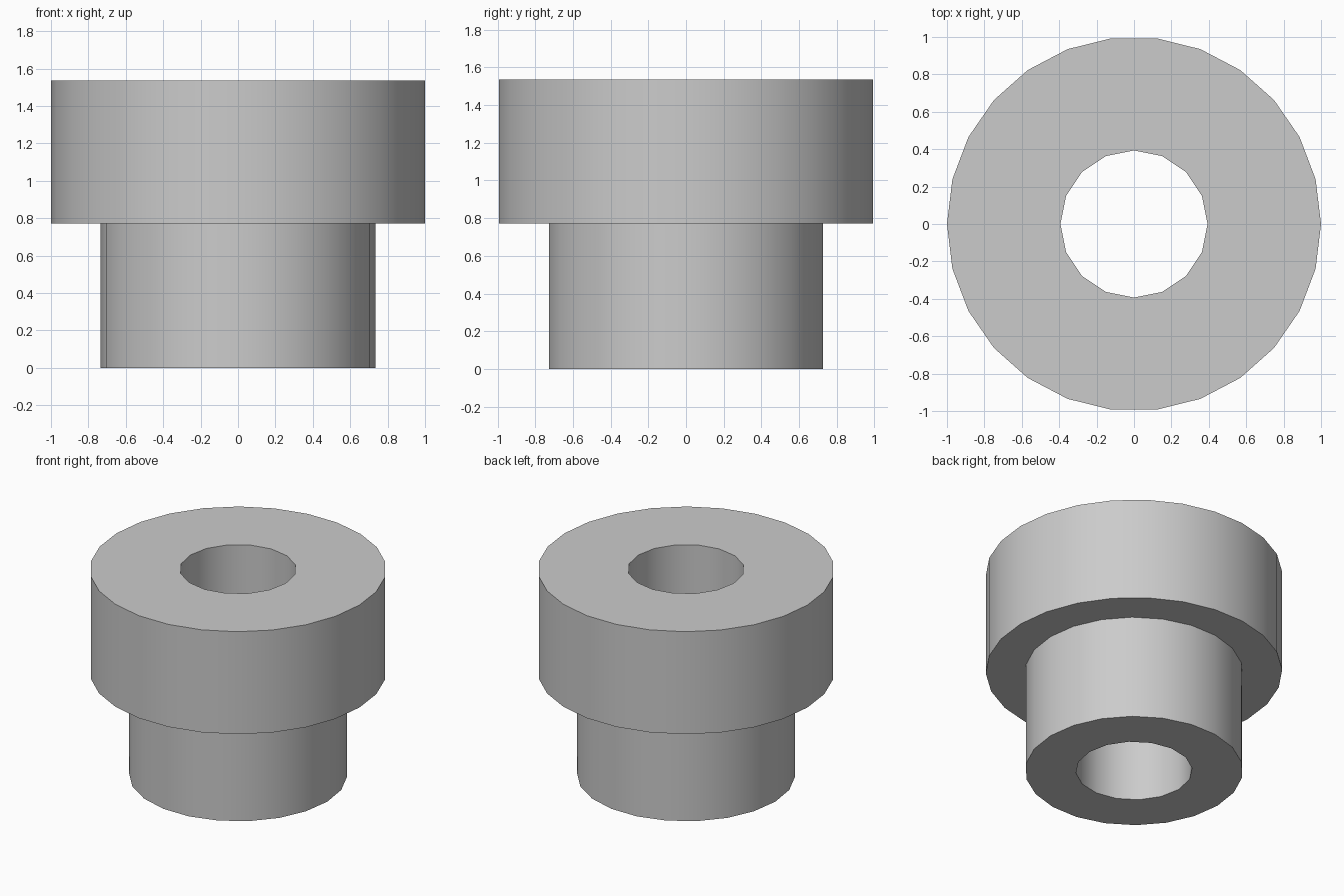
import bpy, bmesh
from math import cos, sin, tau, radians

cube = bpy.data.objects.get("Cube")
if cube:
    bpy.data.objects.remove(cube, do_unlink=True)

HEIGHT, STEP = 1.535, 0.772
COLLAR = (1.0, 26)      # radius, sides
SHANK = (0.735, 22)
BORE = (0.393, 16)

bm = bmesh.new()


def ring(size, z):
    """Closed loop of edges at height z."""
    radius, sides = size
    verts = [bm.verts.new((radius * cos(tau * i / sides), radius * sin(tau * i / sides), z))
             for i in range(sides)]
    return [bm.edges.new((verts[i - 1], verts[i])) for i in range(sides)]


def wall(low, high):
    """Upright quads joining two matching rings."""
    bmesh.ops.bridge_loops(bm, edges=low + high)


def annulus(outer, inner):
    """Flat face band between two rings at the same height."""
    bmesh.ops.triangle_fill(bm, edges=outer + inner, use_beauty=True)


collar_top, collar_base = ring(COLLAR, HEIGHT), ring(COLLAR, STEP)
shank_top, shank_base = ring(SHANK, STEP), ring(SHANK, 0)
bore_top, bore_base = ring(BORE, HEIGHT), ring(BORE, 0)

# Collar, shank and bore walls
wall(collar_base, collar_top)
wall(shank_base, shank_top)
wall(bore_base, bore_top)

# Top face, shoulder under the collar, bottom face
annulus(collar_top, bore_top)
annulus(collar_base, shank_top)
annulus(shank_base, bore_base)

bmesh.ops.recalc_face_normals(bm, faces=bm.faces)
mesh = bpy.data.meshes.new("stepped_bushing")
bm.to_mesh(mesh)
bm.free()

bushing = bpy.data.objects.new("stepped_bushing", mesh)
bpy.context.collection.objects.link(bushing)

# Plain grey material
grey = bpy.data.materials.new("light_grey")
grey.use_nodes = True
colour = (0.6, 0.6, 0.6, 1)
grey.diffuse_color = colour
for node in grey.node_tree.nodes:
    if node.type == 'BSDF_PRINCIPLED':
        node.inputs["Base Color"].default_value = colour
mesh.materials.append(grey)

# Smooth round walls, sharp rims
bpy.ops.object.select_all(action='DESELECT')
bushing.select_set(True)
bpy.context.view_layer.objects.active = bushing
bpy.ops.object.shade_smooth_by_angle(angle=radians(30))
